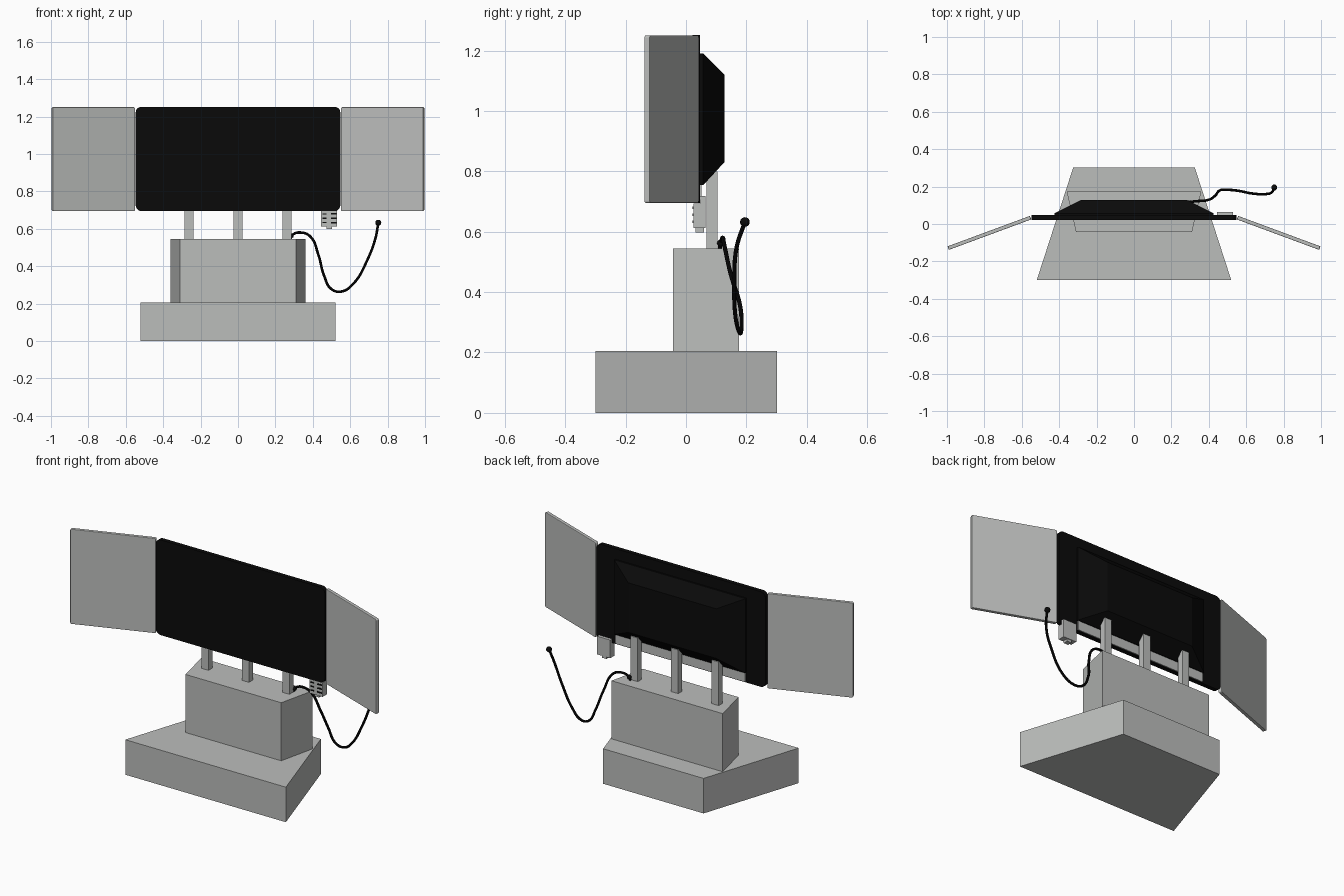
import bpy, bmesh, math
from mathutils import Matrix, Vector

if "Cube" in bpy.data.objects:
    bpy.data.objects.remove(bpy.data.objects["Cube"])


def material(name, rgb):
    m = bpy.data.materials.new(name)
    m.diffuse_color = (*rgb, 1)
    m.use_nodes = True
    m.node_tree.nodes["Principled BSDF"].inputs["Base Color"].default_value = m.diffuse_color
    return m


GREY = material("light grey", (0.50, 0.51, 0.50))
BLACK = material("black", (0.003, 0.003, 0.003))


def finish(name, bm, mat):
    bmesh.ops.recalc_face_normals(bm, faces=bm.faces)
    me = bpy.data.meshes.new(name)
    bm.to_mesh(me)
    bm.free()
    me.materials.append(mat)
    ob = bpy.data.objects.new(name, me)
    bpy.context.collection.objects.link(ob)
    return ob


def box(name, x, y, z, mat, round_y=0, bevel=0, matrix=None):
    """Box from (min, max) ranges; round_y rounds the edges running along y."""
    bm = bmesh.new()
    bmesh.ops.create_cube(bm, size=1)
    for v in bm.verts:
        v.co = [r[0] if c < 0 else r[1] for c, r in zip(v.co, (x, y, z))]
    if round_y:
        edges = [e for e in bm.edges
                 if abs(e.verts[0].co.y - e.verts[1].co.y) > 1e-5]
        bmesh.ops.bevel(bm, geom=edges, offset=round_y, segments=5,
                        profile=0.5, affect='EDGES')
    if bevel:
        rim = [e for e in bm.edges if e.calc_face_angle(0) > 0.8]
        bmesh.ops.bevel(bm, geom=rim, offset=bevel, segments=2,
                        profile=0.5, affect='EDGES')
    if matrix:
        bm.transform(matrix)
    return finish(name, bm, mat)


def loft(name, lower, upper, mat):
    """Solid between two four-point loops."""
    bm = bmesh.new()
    a = [bm.verts.new(p) for p in lower]
    b = [bm.verts.new(p) for p in upper]
    bm.faces.new(a)
    bm.faces.new(b)
    for i in range(4):
        j = (i + 1) % 4
        bm.faces.new((a[i], a[j], b[j], b[i]))
    return finish(name, bm, mat)


def plan(front_x, front_y, back_x, back_y, z):
    return [(-front_x, front_y, z), (front_x, front_y, z),
            (back_x, back_y, z), (-back_x, back_y, z)]


def rect(x, y, z0, z1):
    return [(-x, y, z0), (x, y, z0), (x, y, z1), (-x, y, z1)]


# Pedestal: two trapezoid blocks and three posts
loft("base", plan(0.52, -0.30, 0.325, 0.302, 0),
     plan(0.52, -0.30, 0.325, 0.302, 0.205), GREY)
loft("pedestal", plan(0.31, -0.043, 0.36, 0.175, 0.205),
     plan(0.31, -0.043, 0.36, 0.175, 0.545), GREY)
for side, x in (("left", -0.262), ("middle", 0), ("right", 0.262)):
    box(side + "_post", (x - 0.023, x + 0.023), (0.068, 0.105),
        (0.545, 0.80), GREY)

# Screen with tapered rear housing and a grey strip low on its back
box("screen", (-0.547, 0.547), (0.022, 0.047), (0.695, 1.252), BLACK,
    round_y=0.03)
loft("housing_rim", rect(0.425, 0.045, 0.754, 1.19),
     rect(0.425, 0.057, 0.754, 1.19), BLACK)
loft("rear_housing", rect(0.425, 0.057, 0.754, 1.19),
     rect(0.285, 0.127, 0.83, 1.12), BLACK)
box("rear_strip", (-0.42, 0.42), (0.045, 0.052), (0.70, 0.754), GREY)

# Angled side wings
length = 0.47
for side, s in (("left", -1), ("right", 1)):
    place = (Matrix.Translation((s * 0.553, 0.034, 0))
             @ Matrix.Rotation(-s * math.radians(20.3), 4, 'Z'))
    xs = (0, length) if s > 0 else (-length, 0)
    box(side + "_wing", xs, (-0.010, 0.010), (0.695, 1.25), GREY,
        round_y=0.008, bevel=0.003, matrix=place)

# Small control box hanging under the screen
box("control_box", (0.445, 0.53), (0.025, 0.065), (0.612, 0.694), GREY)
box("control_box_tab", (0.445, 0.53), (0.047, 0.065), (0.694, 0.718), GREY)
box("control_box_knob", (0.473, 0.502), (0.032, 0.06), (0.598, 0.612), GREY)
for i, z in enumerate((0.679, 0.656, 0.633)):
    box(f"slot_{i}", (0.497, 0.527), (0.022, 0.026), (z - 0.004, z + 0.004), BLACK)
    box(f"button_{i}", (0.452, 0.474), (0.022, 0.026), (z - 0.003, z + 0.003), BLACK)

# Hanging cable
path = [(0.28, 0.112, 0.545), (0.295, 0.117, 0.57), (0.335, 0.122, 0.58),
        (0.385, 0.126, 0.56), (0.43, 0.148, 0.46), (0.46, 0.18, 0.35),
        (0.50, 0.183, 0.277), (0.555, 0.178, 0.265), (0.62, 0.165, 0.31),
        (0.69, 0.160, 0.43), (0.735, 0.168, 0.55), (0.75, 0.195, 0.632)]
cu = bpy.data.curves.new("cable", 'CURVE')
cu.dimensions = '3D'
cu.bevel_depth = 0.007
cu.bevel_resolution = 2
cu.resolution_u = 8
cu.use_fill_caps = True
sp = cu.splines.new('BEZIER')
sp.bezier_points.add(len(path) - 1)
for bp, p in zip(sp.bezier_points, path):
    bp.co = p
    bp.handle_left_type = bp.handle_right_type = 'AUTO'
cu.materials.append(BLACK)
cable = bpy.data.objects.new("cable", cu)
bpy.context.collection.objects.link(cable)
bpy.context.view_layer.objects.active = cable
cable.select_set(True)
bpy.ops.object.convert(target='MESH')

# Cable ends: plug and socket
for name, p, r in (("cable_plug", path[-1], 0.016),
                   ("cable_socket", (0.286, 0.115, 0.562), 0.012)):
    bm = bmesh.new()
    bmesh.ops.create_uvsphere(bm, u_segments=16, v_segments=10, radius=r,
                              matrix=Matrix.Translation(Vector(p)))
    finish(name, bm, BLACK).select_set(True)
bpy.ops.object.shade_smooth_by_angle(angle=math.radians(40))
